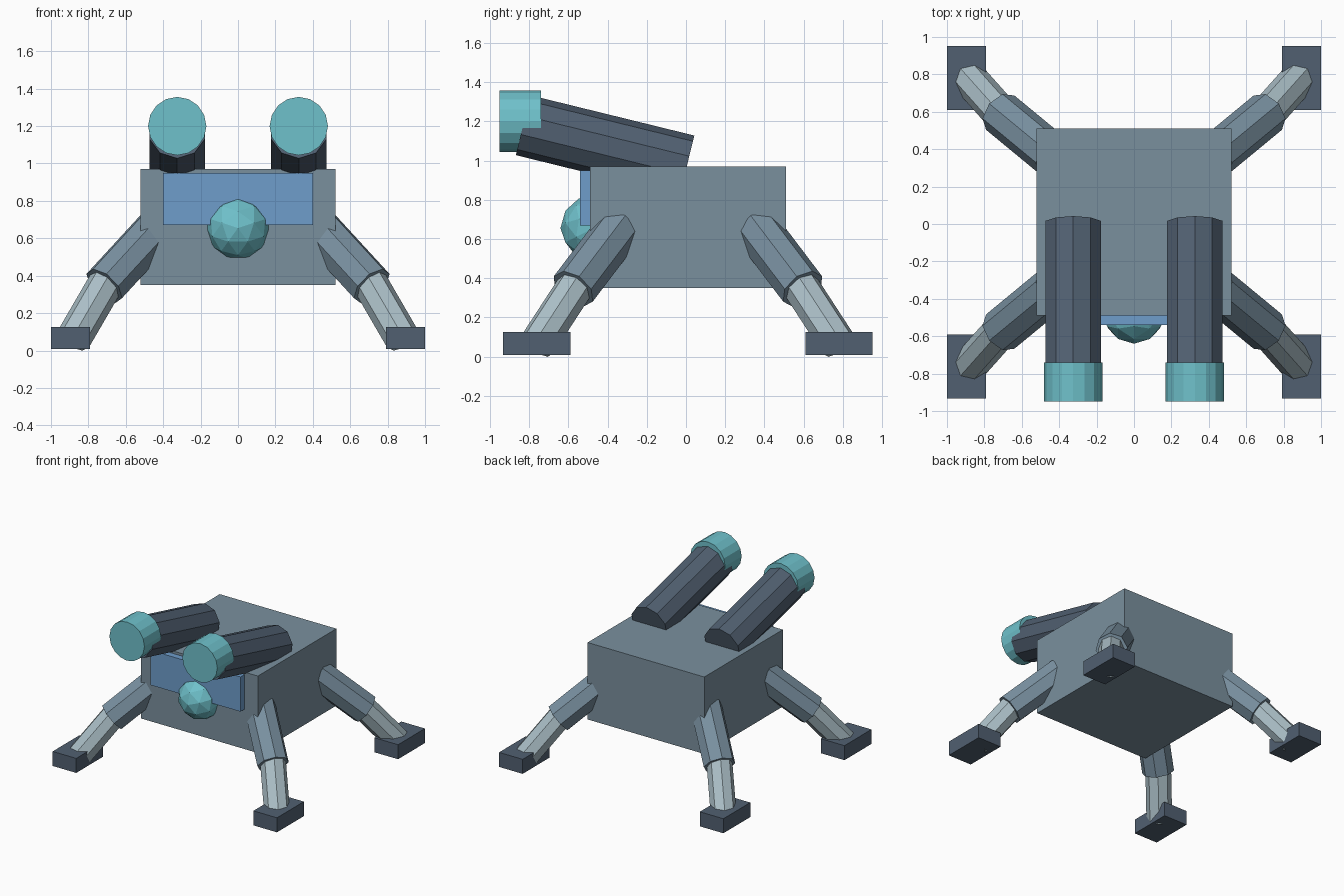
import bpy
import bmesh
from mathutils import Matrix, Vector

cube = bpy.data.objects.get("Cube")
if cube:
    bpy.data.objects.remove(cube, do_unlink=True)


def material(name, rgb):
    linear = [((c / 255 + 0.055) / 1.055) ** 2.4 for c in rgb] + [1.0]
    mat = bpy.data.materials.new(name)
    mat.use_nodes = True
    mat.diffuse_color = linear
    mat.node_tree.nodes["Principled BSDF"].inputs["Base Color"].default_value = linear
    return mat


body_grey = material("body blue grey", (122, 144, 158))
leg_grey = material("upper leg grey", (121, 144, 160))
pale_grey = material("lower leg pale grey", (171, 191, 199))
dark_slate = material("dark slate", (81, 96, 113))
teal = material("teal", (111, 193, 203))
blue = material("panel blue", (110, 157, 203))


def finish(name, bm, mat):
    mesh = bpy.data.meshes.new(name)
    bm.to_mesh(mesh)
    bm.free()
    mesh.materials.append(mat)
    obj = bpy.data.objects.new(name, mesh)
    bpy.context.collection.objects.link(obj)
    return obj


def box(name, low, high, mat):
    low, high = Vector(low), Vector(high)
    bm = bmesh.new()
    bmesh.ops.create_cube(bm, size=1, matrix=Matrix.LocRotScale((low + high) / 2, None, high - low))
    return finish(name, bm, mat)


def rod(name, start, end, radius, sides, mat):
    start, end = Vector(start), Vector(end)
    axis = end - start
    bm = bmesh.new()
    bmesh.ops.create_cone(bm, cap_ends=True, segments=sides, radius1=radius, radius2=radius, depth=axis.length)
    obj = finish(name, bm, mat)
    obj.matrix_world = Matrix.LocRotScale((start + end) / 2, axis.to_track_quat("Z", "Y"), None)
    return obj


# Body and front panel
mid_y = 0.01
box("body", (-0.52, mid_y - 0.5, 0.35), (0.52, mid_y + 0.5, 0.97), body_grey)
box("front_panel", (-0.4, -0.54, 0.67), (0.4, -0.48, 0.95), blue)

# Faceted eye with one pole facing forward
bm = bmesh.new()
bmesh.ops.create_icosphere(bm, subdivisions=2, radius=0.17)
eye = finish("eye", bm, teal)
turn = Matrix(((0, -1, 0), (0, 0, -1), (1, 0, 0)))
eye.matrix_world = Matrix.Translation((0, -0.47, 0.655)) @ turn.to_4x4()

for side, sx in (("left", 1), ("right", -1)):
    # Tilted barrels with level muzzles
    x = 0.325 * sx
    rod(f"{side}_barrel", (x, 0.005, 0.975), (x, -0.83, 1.18), 0.157, 10, dark_slate)
    rod(f"{side}_muzzle", (x, -0.74, 1.2), (x, -0.95, 1.2), 0.156, 16, teal)

    # Splayed legs and block feet
    for end, sy in (("front", -1), ("back", 1)):
        def place(x, y, z):
            return (x * sx, mid_y + y * sy, z)

        label = f"{end}_{side}"
        rod(f"{label}_upper_leg", place(0.43, 0.35, 0.655), place(0.715, 0.585, 0.345), 0.119, 8, leg_grey)
        rod(f"{label}_lower_leg", place(0.672, 0.535, 0.42), place(0.88, 0.768, 0.062), 0.095, 8, pale_grey)
        a, b = place(0.79, 0.6, 0.008), place(1.0, 0.942, 0.125)
        box(f"{label}_foot", [min(p) for p in zip(a, b)], [max(p) for p in zip(a, b)], dark_slate)
